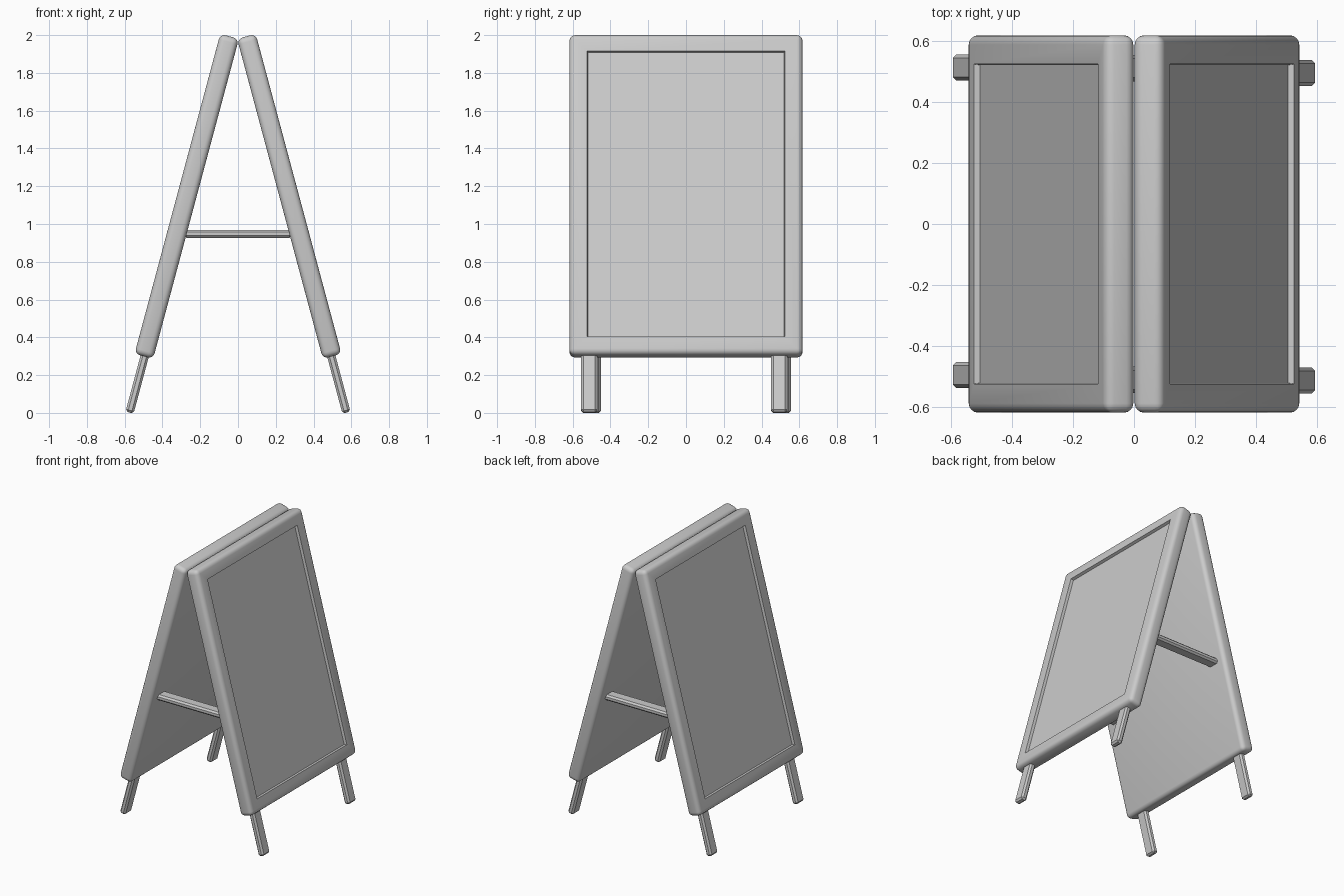
import bpy, bmesh, math
from mathutils import Matrix, Vector

old = bpy.data.objects.get("Cube")
if old:
    bpy.data.objects.remove(old, do_unlink=True)

# Single grey plastic
grey = bpy.data.materials.new("light_grey")
grey.use_nodes = True
GREY = (0.6, 0.6, 0.6, 1)
grey.diffuse_color = GREY
grey.node_tree.nodes["Principled BSDF"].inputs["Base Color"].default_value = GREY

LEAN = Matrix.Rotation(math.radians(-15), 4, 'Y')


def rounded_box(low, high, radius, segments):
    """Box between two corners with all edges rounded."""
    low, high = Vector(low), Vector(high)
    bm = bmesh.new()
    bmesh.ops.create_cube(bm, size=1)
    bmesh.ops.scale(bm, vec=high - low, verts=bm.verts)
    bmesh.ops.translate(bm, vec=(low + high) / 2, verts=bm.verts)
    bmesh.ops.bevel(bm, geom=bm.edges[:], offset=radius, segments=segments,
                    profile=0.5, affect='EDGES')
    return bm


def finish(bm, name, matrix, angle):
    bm.transform(matrix)
    mesh = bpy.data.meshes.new(name)
    bm.to_mesh(mesh)
    bm.free()
    mesh.materials.append(grey)
    obj = bpy.data.objects.new(name, mesh)
    bpy.context.collection.objects.link(obj)
    bpy.ops.object.select_all(action='DESELECT')
    obj.select_set(True)
    bpy.context.view_layer.objects.active = obj
    bpy.ops.object.shade_smooth_by_angle(angle=math.radians(angle))


for side, turn in (("left", 0), ("right", math.pi)):
    spin = Matrix.Rotation(turn, 4, 'Z')

    # Leaning board: rounded slab with a recessed display face
    bm = rounded_box((0.508, -0.617, 0.16), (0.61, 0.617, 1.914), 0.03, 4)
    bm.normal_update()
    face = max((f for f in bm.faces if f.normal.x > 0.99),
               key=lambda f: f.calc_area())
    bmesh.ops.inset_individual(bm, faces=[face], thickness=0.064,
                               use_even_offset=True)
    bmesh.ops.inset_individual(bm, faces=[face], thickness=0.003,
                               depth=-0.02, use_even_offset=True)
    finish(bm, side + "_board", spin @ LEAN, 35)

    # Two chamfered feet below the board
    for end, y in (("front", -0.512), ("back", 0.494)):
        bm = rounded_box((0.533, y - 0.043, -0.147),
                         (0.577, y + 0.043, 0.25), 0.012, 1)
        finish(bm, f"{side}_{end}_foot", spin @ LEAN, 30)

    # Spreader bar between the boards
    bm = rounded_box((-0.285, -0.553, 0.927), (0.285, -0.467, 0.969), 0.012, 1)
    finish(bm, ("front" if turn == 0 else "back") + "_spreader_bar", spin, 30)
